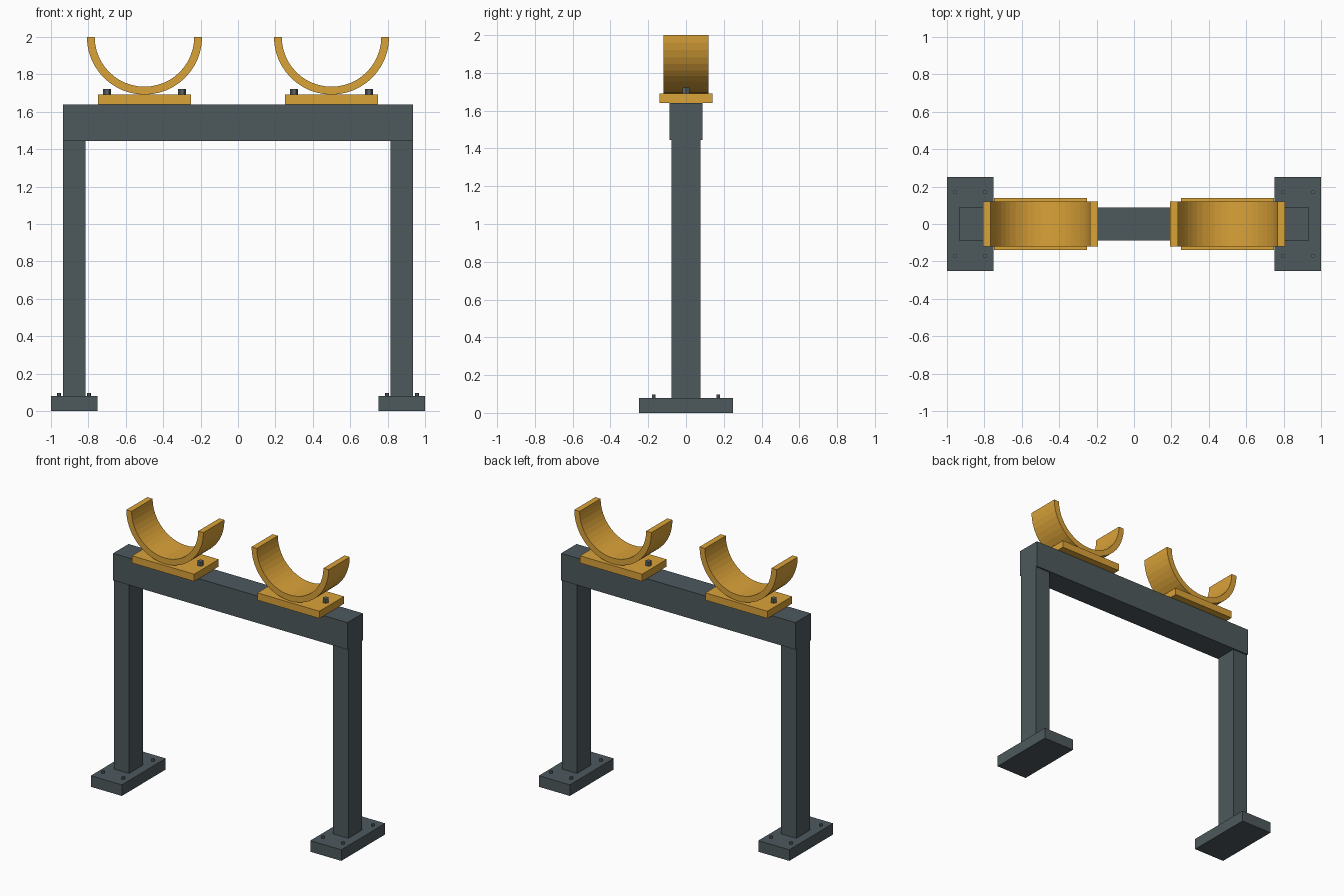
import bpy, bmesh
from math import cos, sin, pi

if "Cube" in bpy.data.objects:
    bpy.data.objects.remove(bpy.data.objects["Cube"])


def material(name, rgb):
    m = bpy.data.materials.new(name)
    m.diffuse_color = (*rgb, 1)
    m.use_nodes = True
    m.node_tree.nodes["Principled BSDF"].inputs["Base Color"].default_value = m.diffuse_color
    return m


SLATE = material("slate_paint", (0.075, 0.10, 0.11))
YELLOW = material("yellow_paint", (0.70, 0.36, 0.04))
STEEL = material("bolt_steel", (0.11, 0.13, 0.14))


def finish(name, bm, mat):
    bmesh.ops.recalc_face_normals(bm, faces=bm.faces)
    mesh = bpy.data.meshes.new(name)
    bm.to_mesh(mesh)
    bm.free()
    mesh.materials.append(mat)
    obj = bpy.data.objects.new(name, mesh)
    bpy.context.collection.objects.link(obj)
    return obj


def prism(name, profile, y0, y1, mat):
    """Extrude a closed XZ profile along y."""
    bm = bmesh.new()
    face = bm.faces.new([bm.verts.new((x, y0, z)) for x, z in profile])
    ext = bmesh.ops.extrude_face_region(bm, geom=[face])
    verts = [v for v in ext["geom"] if isinstance(v, bmesh.types.BMVert)]
    bmesh.ops.translate(bm, verts=verts, vec=(0, y1 - y0, 0))
    return finish(name, bm, mat)


def box(name, x0, x1, half_y, z0, z1, mat):
    return prism(name, [(x0, z0), (x1, z0), (x1, z1), (x0, z1)], -half_y, half_y, mat)


def bolt(name, x, y, z0, z1, r):
    """Hexagonal bolt head with corners along x."""
    bm = bmesh.new()
    ring = [bm.verts.new((x + r * cos(i * pi / 3), y + r * sin(i * pi / 3), z0)) for i in range(6)]
    ext = bmesh.ops.extrude_face_region(bm, geom=[bm.faces.new(ring)])
    verts = [v for v in ext["geom"] if isinstance(v, bmesh.types.BMVert)]
    bmesh.ops.translate(bm, verts=verts, vec=(0, 0, z1 - z0))
    return finish(name, bm, STEEL)


def saddle(name, cx, cz, r_out, r_in, half_y, segments=24):
    """Half-pipe cradle, open side up, made of quad strips."""
    bm = bmesh.new()
    rows = []
    for i in range(segments + 1):
        a = pi + pi * i / segments
        rows.append([bm.verts.new((cx + r * cos(a), y, cz + r * sin(a)))
                     for r, y in ((r_out, -half_y), (r_out, half_y),
                                  (r_in, half_y), (r_in, -half_y))])
    for a, b in zip(rows, rows[1:]):
        for k in range(4):
            j = (k + 1) % 4
            bm.faces.new((a[k], a[j], b[j], b[k]))
    bm.faces.new(rows[0])
    bm.faces.new(rows[-1])
    return finish(name, bm, YELLOW)


# Cross beam
box("cross_beam", -0.935, 0.935, 0.088, 1.445, 1.64, SLATE)

for side, s in (("left", -1), ("right", 1)):
    # Foot plate, column and anchor bolts
    xs = sorted((s * 0.752, s * 1.0))
    box(f"{side}_foot_plate", *xs, 0.25, 0, 0.08, SLATE)
    xs = sorted((s * 0.815, s * 0.935))
    box(f"{side}_column", *xs, 0.078, 0.08, 1.445, SLATE)
    for i, x in enumerate((0.797, 0.957)):
        for j, y in enumerate((-0.17, 0.17)):
            bolt(f"{side}_anchor_bolt_{i * 2 + j + 1}", s * x, y, 0.08, 0.097, 0.011)

    # Pipe saddle on its mounting pad with two bolts
    cx = s * 0.5
    box(f"{side}_saddle_pad", cx - 0.248, cx + 0.248, 0.14, 1.64, 1.692, YELLOW)
    saddle(f"{side}_pipe_saddle", cx, 2.0, 0.308, 0.266, 0.12)
    for i, d in enumerate((-0.2, 0.2)):
        bolt(f"{side}_saddle_bolt_{i + 1}", cx + d, 0, 1.692, 1.722, 0.021)
